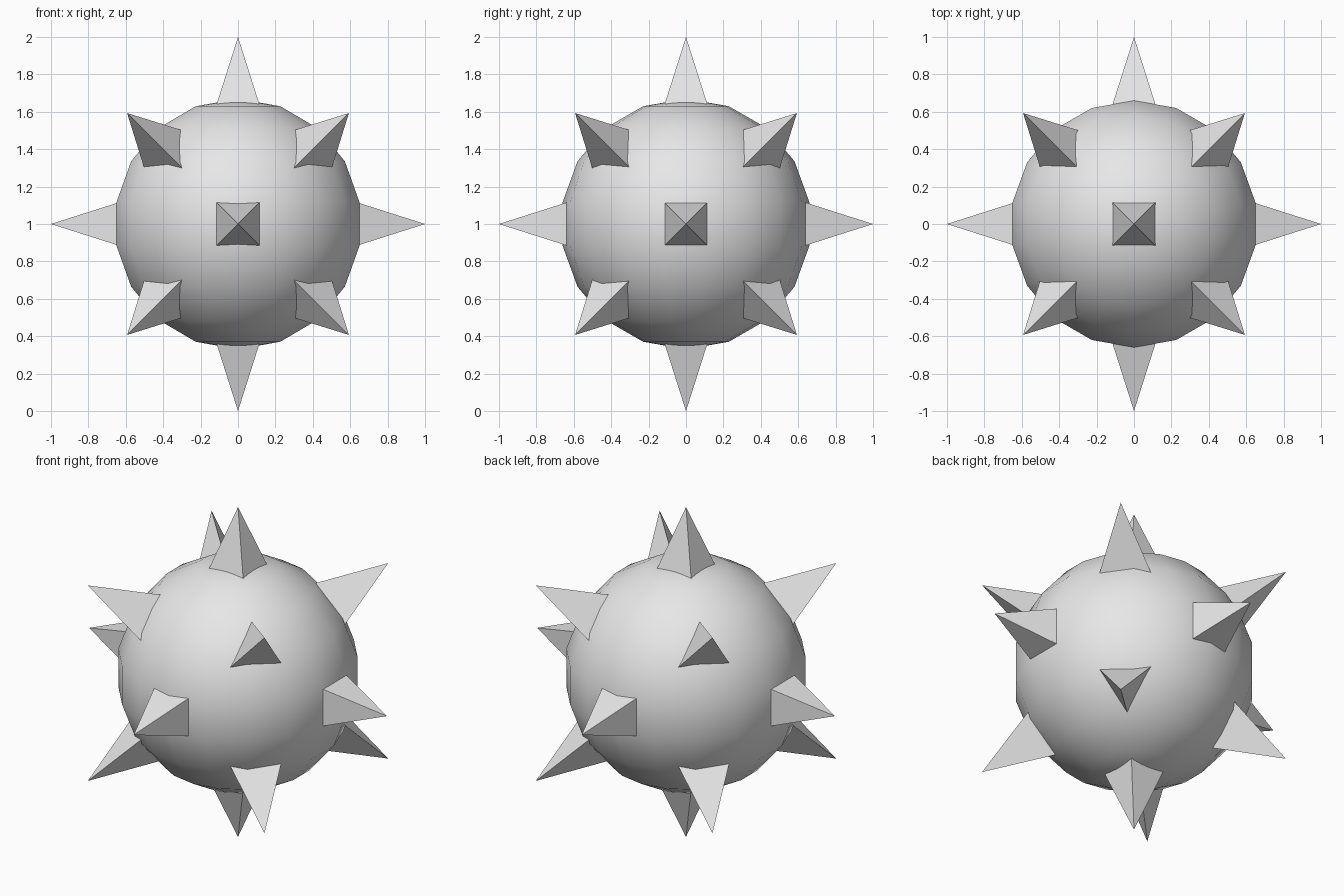
import bpy
import bmesh
from itertools import product
from mathutils import Vector

cube = bpy.data.objects.get("Cube")
if cube:
    bpy.data.objects.remove(cube, do_unlink=True)

CENTRE = Vector((0, 0, 1))
BASE = 0.5            # distance of the buried spike bases from the centre

grey = bpy.data.materials.new("plain_grey")
grey.use_nodes = True
grey.diffuse_color = (0.8, 0.8, 0.8, 1)
grey.node_tree.nodes["Principled BSDF"].inputs["Base Color"].default_value = (0.8, 0.8, 0.8, 1)


def spike(name, direction, length, offsets):
    """Flat-sided pyramid pointing outwards, with its base inside the ball."""
    bm = bmesh.new()
    bm.verts.new(direction * length)
    for offset in offsets:
        bm.verts.new(direction * BASE + offset)
    bmesh.ops.convex_hull(bm, input=bm.verts)
    bmesh.ops.recalc_face_normals(bm, faces=bm.faces)
    mesh = bpy.data.meshes.new(name)
    bm.to_mesh(mesh)
    bm.free()
    mesh.materials.append(grey)
    obj = bpy.data.objects.new(name, mesh)
    obj.location = CENTRE
    bpy.context.collection.objects.link(obj)


# Smooth ball
bpy.ops.mesh.primitive_uv_sphere_add(segments=18, ring_count=9, radius=0.67, location=CENTRE)
ball = bpy.context.object
ball.name = "ball"
ball.data.materials.append(grey)
bpy.ops.object.shade_smooth()

AXES = [Vector((1, 0, 0)), Vector((0, 1, 0)), Vector((0, 0, 1))]
SIDES = [("right", "left"), ("front", "back"), ("bottom", "top")]

# Four-sided spikes along the axes
for i, sign in product(range(3), (-1, 1)):
    u, v = AXES[i - 2], AXES[i - 1]
    corners = [(u * a + v * b) * 0.159 for a, b in product((-1, 1), repeat=2)]
    spike(SIDES[i][sign > 0] + "_spike", AXES[i] * sign, 1.0, corners)

# Three-sided spikes on the diagonals, each ridge leaning towards an axis
for signs in product((-1, 1), repeat=3):
    direction = Vector(signs).normalized()
    corners = []
    for axis, sign in zip(AXES, signs):
        lean = axis * sign
        lean = lean - direction * lean.dot(direction)
        corners.append(lean.normalized() * 0.222)
    name = "_".join(SIDES[i][signs[i] > 0] for i in (2, 1, 0))
    spike(name + "_corner_spike", direction, 1.027, corners)
